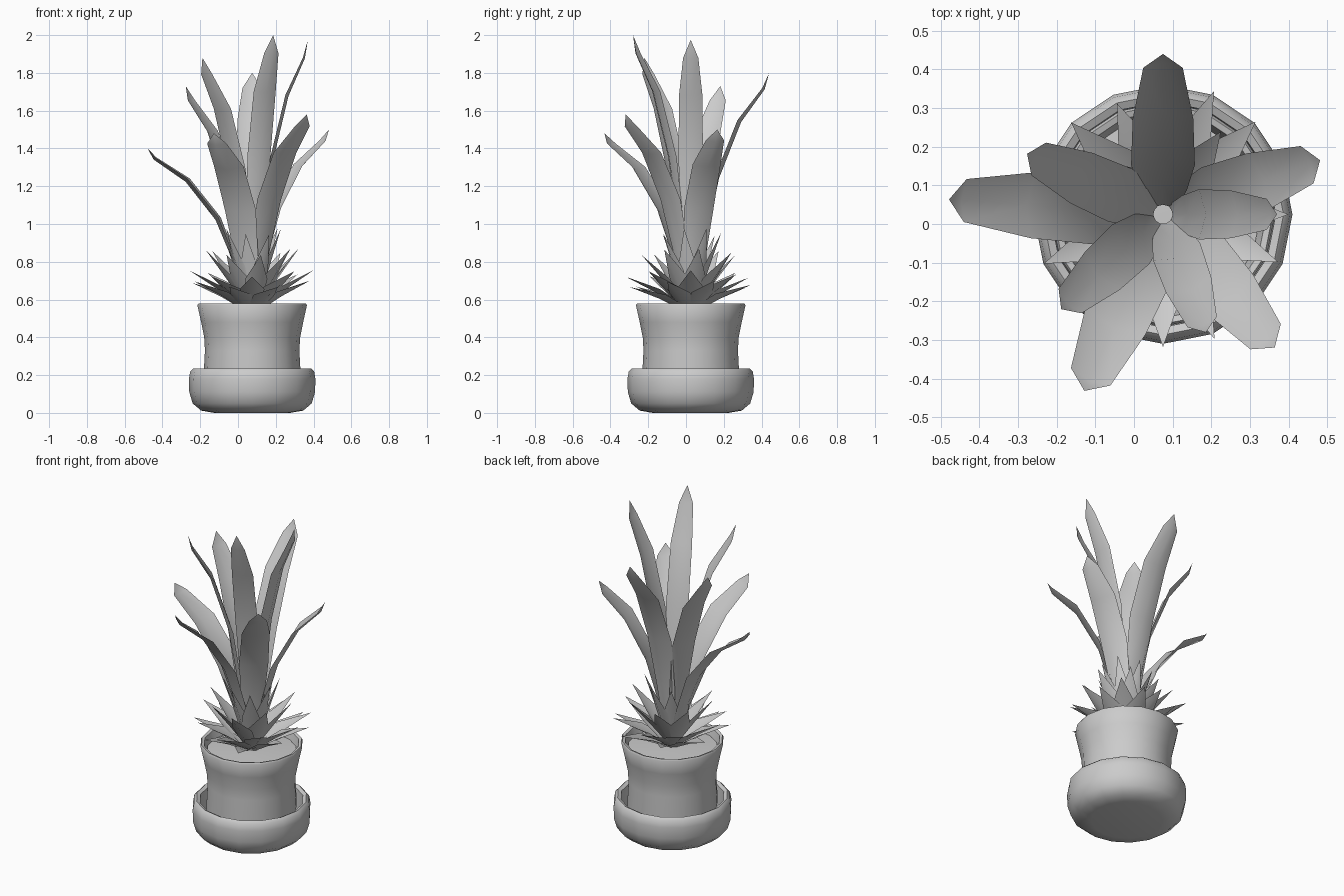
import bpy, math
from mathutils import Vector

if "Cube" in bpy.data.objects:
    bpy.data.objects.remove(bpy.data.objects["Cube"])

CX, CY = 0.075, 0.025   # plant axis
SIDES = 16


def finish(name, verts, faces, angle=50):
    me = bpy.data.meshes.new(name)
    me.from_pydata(verts, [], faces)
    me.validate()
    ob = bpy.data.objects.new(name, me)
    bpy.context.collection.objects.link(ob)
    bpy.ops.object.select_all(action='DESELECT')
    ob.select_set(True)
    bpy.context.view_layer.objects.active = ob
    bpy.ops.object.shade_smooth_by_angle(angle=math.radians(angle))
    return ob


def lathe(name, profile):
    """Revolve (radius, z) points; the first and last rings are capped."""
    verts, faces = [], []
    for r, z in profile:
        for i in range(SIDES):
            a = 2 * math.pi * i / SIDES
            verts.append((CX + r * math.cos(a), CY + r * math.sin(a), z))
    for k in range(len(profile) - 1):
        for i in range(SIDES):
            j = (i + 1) % SIDES
            a, b = k * SIDES, (k + 1) * SIDES
            faces.append((a + i, a + j, b + j, b + i))
    faces.append(tuple(reversed(range(SIDES))))
    top = (len(profile) - 1) * SIDES
    faces.append(tuple(range(top, top + SIDES)))
    return finish(name, verts, faces)


def add_leaf(verts, faces, angle, spine, widths, fold):
    """Channelled blade along a (radius, z) spine, ending in a point."""
    a = math.radians(angle)
    out = Vector((math.cos(a), math.sin(a), 0))
    side = Vector((-math.sin(a), math.cos(a), 0))
    up = Vector((0, 0, 1))
    base, n = len(verts), len(spine)
    for k in range(n):
        p, q = spine[max(k - 1, 0)], spine[min(k + 1, n - 1)]
        t = Vector((q[0] - p[0], q[1] - p[1])).normalized()
        mid = Vector((CX, CY, 0)) + out * spine[k][0] + up * spine[k][1]
        if k == n - 1:
            verts.append(mid)
            break
        w = widths[k]
        edge = mid + (out * -t.y + up * t.x) * (w * fold)
        verts += [edge - side * w / 2, mid, edge + side * w / 2]
    for k in range(n - 2):
        b = base + 3 * k
        faces += [(b, b + 3, b + 4, b + 1), (b + 1, b + 4, b + 5, b + 2)]
    b = base + 3 * (n - 2)
    faces += [(b, b + 3, b + 1), (b + 1, b + 3, b + 2)]


# Saucer, pot and soil
lathe("saucer", [(.20, 0), (.27, .012), (.315, .05), (.333, .11), (.335, .18),
                 (.328, .22), (.312, .235), (.292, .225), (.285, .10), (.2, .09)])
lathe("pot", [(.2, .092), (.25, .095), (.257, .2), (.25, .33), (.254, .40),
              (.27, .48), (.29, .57), (.284, .58), (.268, .575), (.25, .50), (.2, .5)])
lathe("soil", [(.2, .50), (.253, .53), (.1, .54)])

# Long leaves: angle, tip radius, tip height, width
LONG = [(90, .415, 1.80, .165), (19, .43, 1.50, .165), (0, .295, 1.975, .13),
        (-50, .45, 1.58, .165), (-70, .325, 2.0, .13), (-114, .50, 1.48, .18),
        (-137, .36, 1.88, .14), (176, .555, 1.40, .18), (156, .385, 1.73, .15)]
SHAPE = [(0, 0), (.14, .28), (.32, .55), (.62, .79), (.94, .93), (1, 1)]
verts, faces = [], []
for ang, r, z, w in LONG:
    spine = [(.025 + (r - .025) * fr, .56 + (z - .56) * fz) for fr, fz in SHAPE]
    add_leaf(verts, faces, ang, spine, [w * f for f in (.4, .75, 1, .95, .62)], .14)
finish("long_leaves", verts, faces)

# Short spiky leaves in rings: start angle, tip radius, tip height, base height, width
RINGS = [(0, .325, .735, .57, .13), (22.5, .33, .68, .56, .12),
         (10, .25, .85, .59, .12), (32, .16, .96, .62, .10)]
verts, faces = [], []
for start, r, z, zb, w in RINGS:
    for i in range(8):
        tr, tz = r * (1 + .06 * math.sin(i * 2.3)), z + .02 * math.cos(i * 1.7)
        spine = [(.04, zb - .02), (.04 + .45 * (tr - .04), zb + .42 * (tz - zb)), (tr, tz)]
        add_leaf(verts, faces, start + 45 * i, spine, [w * .75, w], .2)
finish("short_leaves", verts, faces)
